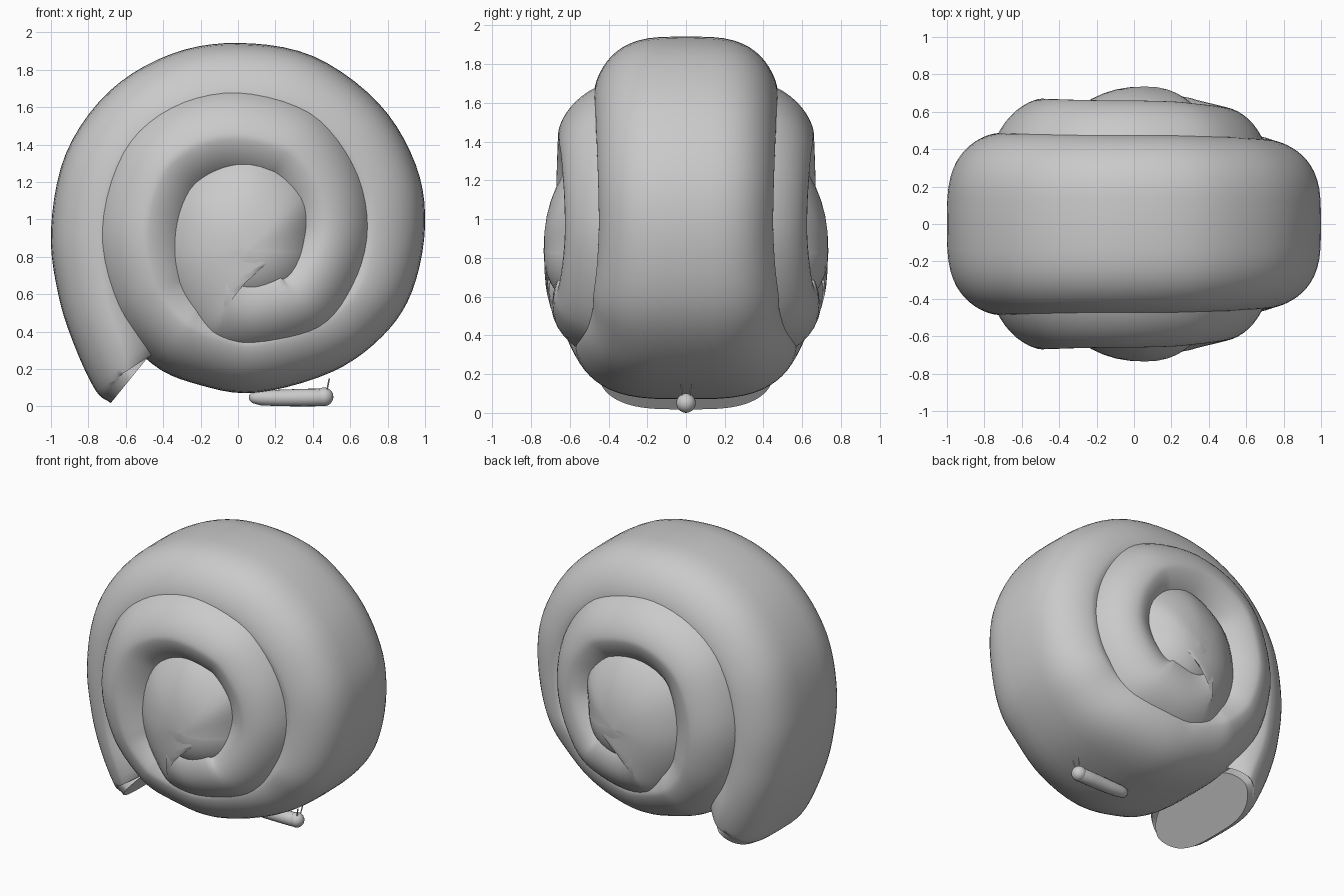
import bpy, bmesh, math
from mathutils import Vector

if "Cube" in bpy.data.objects:
    bpy.data.objects.remove(bpy.data.objects["Cube"])

grey = bpy.data.materials.new("plain grey")
grey.diffuse_color = (0.59, 0.59, 0.59, 1)
grey.use_nodes = True
grey.node_tree.nodes["Principled BSDF"].inputs["Base Color"].default_value = grey.diffuse_color


def finish(name, bm, angle=50):
    bmesh.ops.recalc_face_normals(bm, faces=bm.faces)
    me = bpy.data.meshes.new(name)
    bm.to_mesh(me)
    bm.free()
    me.materials.append(grey)
    ob = bpy.data.objects.new(name, me)
    bpy.context.collection.objects.link(ob)
    bpy.ops.object.select_all(action='DESELECT')
    ob.select_set(True)
    bpy.context.view_layer.objects.active = ob
    bpy.ops.object.shade_smooth_by_angle(angle=math.radians(angle))
    return ob


def loft(bm, rings):
    rows = [[bm.verts.new(p) for p in r] for r in rings]
    n = len(rows[0])
    for a, b in zip(rows, rows[1:]):
        for i in range(n):
            bm.faces.new((a[i], a[(i + 1) % n], b[(i + 1) % n], b[i]))
    bm.faces.new(rows[0])
    bm.faces.new(rows[-1])


# Outer edge of the coil in x, z, from the mouth to the core
path = [(-.68, .025), (-.76, .09), (-.87, .32), (-.96, .6), (-1, .95),
        (-.92, 1.36), (-.69, 1.69), (-.36, 1.89), (0, 1.95), (.4, 1.88),
        (.75, 1.63), (.95, 1.3), (1, .97), (.93, .62), (.77, .38),
        (.5, .19), (.1, .08), (-.2, .12), (-.46, .235), (-.7, .52),
        (-.795, .95), (-.67, 1.4), (-.39, 1.66), (0, 1.75), (.42, 1.63),
        (.67, 1.33), (.755, .97), (.68, .63), (.49, .36), (.17, .235),
        (-.18, .22), (-.42, .45), (-.54, .84), (-.4, 1.3), (.06, 1.54),
        (.48, 1.27), (.5, .84)]
# Path index, half thickness, half width
sizes = [(0, .18, .44), (2, .24, .49), (4, .27, .485), (8, .29, .475), (12, .28, .45),
         (14, .26, .48), (16, .26, .57), (18, .28, .63), (20, .3, .67),
         (23, .3, .66), (26, .28, .625), (29, .34, .69), (30, .48, .715),
         (31, .57, .73), (32, .6, .735), (36, .44, .735)]
CORE, CORE_START = Vector((.06, .84)), 32


def size_at(t):
    for (i, h0, w0), (j, h1, w1) in zip(sizes, sizes[1:]):
        if t <= j:
            f = (t - i) / (j - i)
            f = f * f * (3 - 2 * f)
            return h0 + (h1 - h0) * f, w0 + (w1 - w0) * f
    return sizes[-1][1:]


def spline(t):
    i = min(int(t), len(path) - 2)
    f = t - i
    p = [Vector(path[min(max(k, 0), len(path) - 1)]) for k in range(i - 1, i + 3)]
    if i == 0:
        p[0] = 2 * p[1] - p[2]
    if i == len(path) - 2:
        p[3] = 2 * p[2] - p[1]
    pos = .5 * (2 * p[1] + (p[2] - p[0]) * f + (2 * p[0] - 5 * p[1] + 4 * p[2] - p[3]) * f ** 2
                + (3 * p[1] - p[0] - 3 * p[2] + p[3]) * f ** 3)
    tan = .5 * ((p[2] - p[0]) + 2 * (2 * p[0] - 5 * p[1] + 4 * p[2] - p[3]) * f
                + 3 * (3 * p[1] - p[0] - 3 * p[2] + p[3]) * f ** 2)
    return pos, tan.normalized()


def power(v, e):
    return math.copysign(abs(v) ** e, v)


# Coiled shell: flat-topped rounded section swept along the spiral,
# its last half turn pivoting about the core to form the domes
STEPS, SIDES = 5, 56
rings = []
for k in range((len(path) - 1) * STEPS + 1):
    t = k / STEPS
    pos, tan = spline(t)
    h, w = size_at(t)
    inward = Vector((tan.y, -tan.x))
    if t >= CORE_START:
        h = (CORE - pos).length
        inward = (CORE - pos) / h
    mix = min(max((t - 24) / 6, 0), 1)
    pu, py = 1.55 + .7 * mix, 3.4 - 1.15 * mix
    ring = []
    for s in range(SIDES):
        a = 2 * math.pi * s / SIDES
        c, q = math.cos(a), math.sin(a)
        u = power(c, 2 / pu) * (h if c > 0 else min(h, .44))
        p = pos + inward * (h - u)
        ring.append((p.x, power(q, 2 / py) * w, p.y))
    rings.append(ring)
bm = bmesh.new()
loft(bm, rings)
finish("coiled_shell", bm)

# Small body under the shell: tapered round bar, tail to head
body = [(.06, .012, .055), (.075, .03, .055), (.12, .04, .053), (.22, .044, .052),
        (.36, .047, .054), (.45, .047, .055), (.48, .036, .055), (.5, .012, .055)]
bm = bmesh.new()
loft(bm, [[(x, r * math.cos(a), z + r * math.sin(a))
           for a in [2 * math.pi * s / 20 for s in range(20)]] for x, r, z in body])
finish("body", bm, 80)

# Head
bm = bmesh.new()
bmesh.ops.create_uvsphere(bm, u_segments=20, v_segments=12, radius=.05)
bmesh.ops.translate(bm, verts=bm.verts, vec=(.46, 0, .058))
finish("head", bm)

# Pair of feelers
for side, name in ((-1, "feeler_right"), (1, "feeler_left")):
    bm = bmesh.new()
    loft(bm, [[(x + .004 * math.cos(a), side * y + .004 * math.sin(a), z)
               for a in [2 * math.pi * s / 8 for s in range(8)]]
              for x, y, z in ((.475, .018, .09), (.488, .026, .155))])
    finish(name, bm)

# Settle everything on the ground
low = min(v.co.z for o in bpy.data.objects for v in o.data.vertices)
for o in bpy.data.objects:
    for v in o.data.vertices:
        v.co.z -= low
